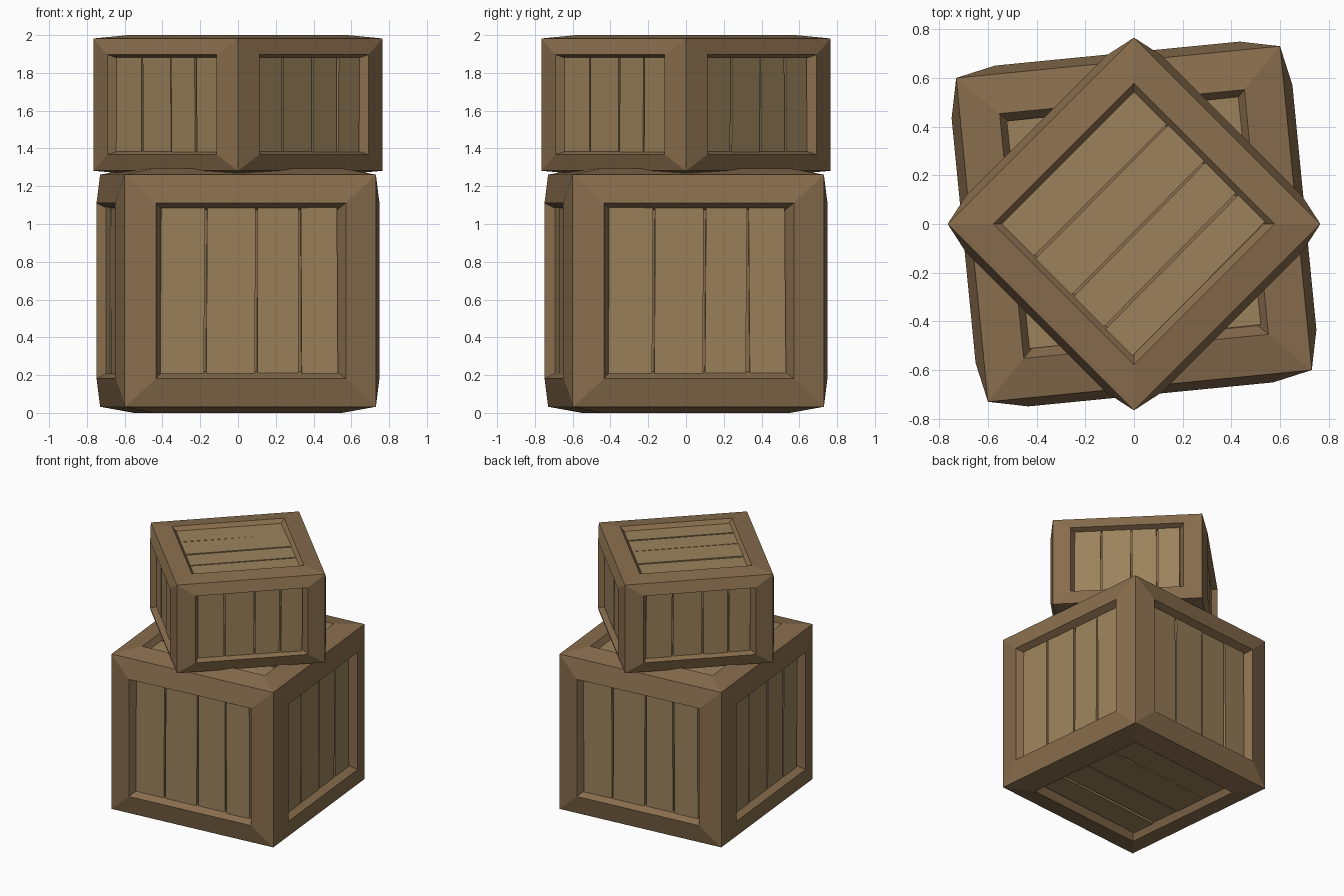
import bpy, bmesh, math, random
from mathutils import Matrix, Vector

if "Cube" in bpy.data.objects:
    bpy.data.objects.remove(bpy.data.objects["Cube"])

random.seed(4)


def material(name, rgb):
    m = bpy.data.materials.new(name)
    m.diffuse_color = (*rgb, 1)
    m.use_nodes = True
    m.node_tree.nodes["Principled BSDF"].inputs["Base Color"].default_value = m.diffuse_color
    return m


FRAME = material("frame_wood", (0.25, 0.155, 0.075))
PLANK = material("plank_wood", (0.33, 0.225, 0.105))

# outward normal and across-the-planks direction of each crate side
SIDES = [((0, -1, 0), (1, 0, 0)), ((1, 0, 0), (0, 1, 0)),
         ((0, 1, 0), (-1, 0, 0)), ((-1, 0, 0), (0, -1, 0)),
         ((0, 0, 1), (0, -1, 0)), ((0, 0, -1), (0, -1, 0))]
# plank edges as fractions of the opening half width
PLANKS = [(-0.94, -0.48), (-0.455, 0.055), (0.08, 0.51), (0.54, 0.92)]
HALF, OPEN, RIM, FACE = 0.668, 0.505, 0.703, 0.653


def finish(bm, name, mat, place):
    bmesh.ops.recalc_face_normals(bm, faces=bm.faces)
    mesh = bpy.data.meshes.new(name)
    bm.to_mesh(mesh)
    bm.free()
    mesh.materials.append(mat)
    ob = bpy.data.objects.new(name, mesh)
    bpy.context.collection.objects.link(ob)
    ob.location, ob.rotation_euler, ob.scale = place


def crate(prefix, z, angle, scale):
    place = ((0, 0, z), (0, 0, math.radians(angle)), scale)

    # frame: box with raised rims around a sunken panel on every side
    bm = bmesh.new()
    bmesh.ops.create_cube(bm, size=2 * HALF)
    sides = bm.faces[:]
    bmesh.ops.inset_individual(bm, faces=sides, thickness=HALF - OPEN,
                               depth=RIM - HALF, use_even_offset=True)
    bmesh.ops.inset_individual(bm, faces=sides, thickness=0.04,
                               depth=-0.07, use_even_offset=True)
    finish(bm, prefix + "_frame", FRAME, place)

    # planks: four slightly uneven boards in every panel
    bm = bmesh.new()
    for n, u in SIDES:
        n, u = Vector(n), Vector(u)
        basis = Matrix((u, n.cross(u), n)).transposed().to_4x4()
        for a, b in PLANKS:
            top = FACE + random.uniform(-0.004, 0.004)
            low = RIM - 0.078
            pos = Vector(((a + b) / 2 * OPEN, 0, (top + low) / 2))
            size = ((b - a) * OPEN, 0.955, top - low)
            tilt = Matrix.Rotation(random.uniform(-0.008, 0.008), 4, 'Z')
            bmesh.ops.create_cube(bm, size=1, matrix=basis @ Matrix.Translation(pos)
                                  @ tilt @ Matrix.Diagonal((*size, 1)))
    finish(bm, prefix + "_planks", PLANK, place)


crate("lower_crate", 0.647, 5.6, (1, 1, 0.92))
crate("upper_crate", 1.632, 45, (0.81, 0.81, 0.524))
